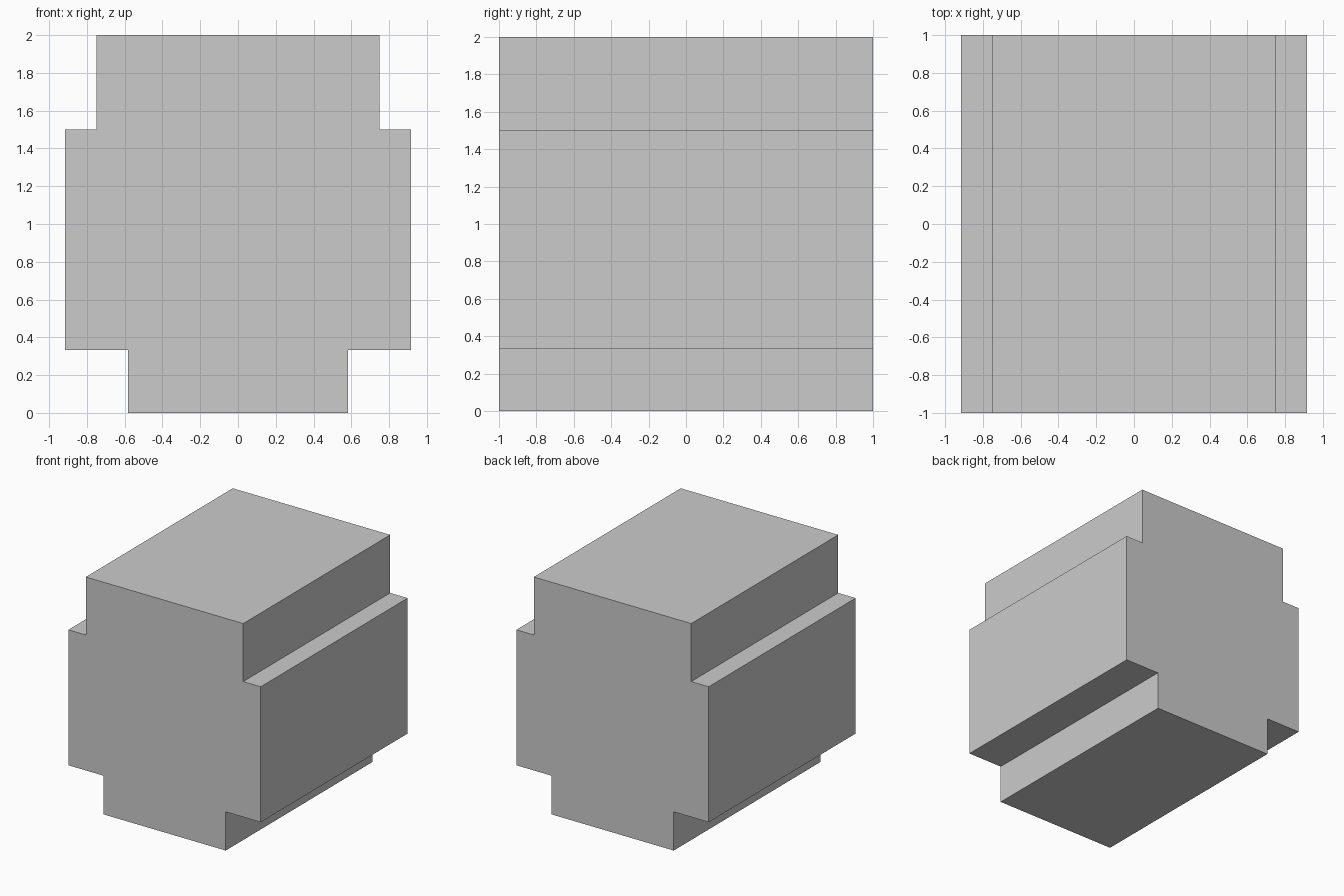
import bpy
import bmesh

if "Cube" in bpy.data.objects:
    bpy.data.objects.remove(bpy.data.objects["Cube"])

# Right half of the stepped front profile (x, z), bottom to top
half = [(7/12, 0), (7/12, 1/3), (11/12, 1/3), (11/12, 1.5), (0.75, 1.5), (0.75, 2)]
profile = half + [(-x, z) for x, z in reversed(half)]

# Stepped block: the mirrored profile extruded from front to back
bm = bmesh.new()
face = bm.faces.new([bm.verts.new((x, -1, z)) for x, z in profile])
extruded = bmesh.ops.extrude_face_region(bm, geom=[face], use_keep_orig=True)
back = [v for v in extruded["geom"] if isinstance(v, bmesh.types.BMVert)]
bmesh.ops.translate(bm, verts=back, vec=(0, 2, 0))
bmesh.ops.recalc_face_normals(bm, faces=bm.faces)

mesh = bpy.data.meshes.new("stepped_block")
bm.to_mesh(mesh)
bm.free()
bpy.context.collection.objects.link(bpy.data.objects.new("stepped_block", mesh))
